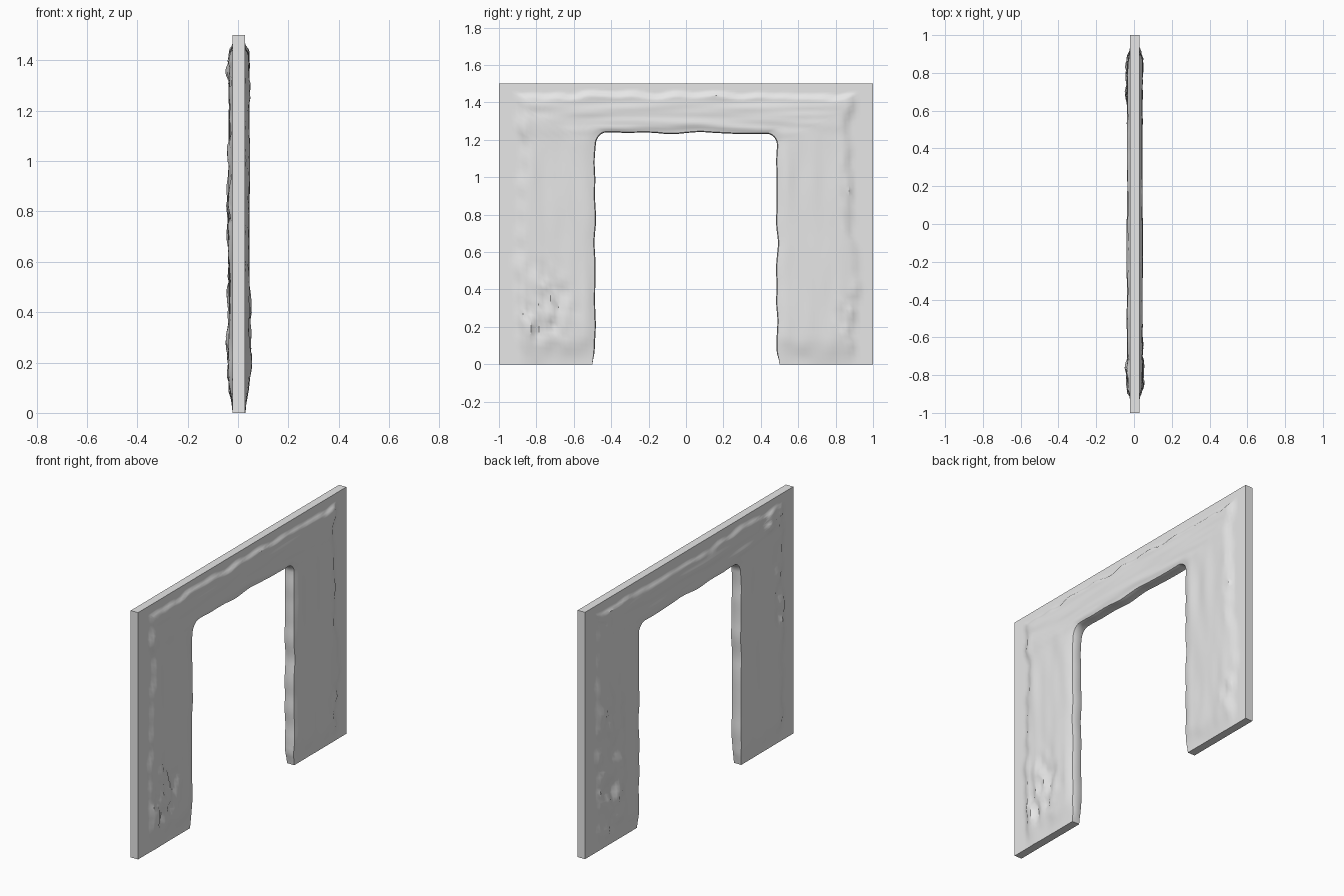
import bpy
import bmesh
import math
from mathutils import Vector, noise

cube = bpy.data.objects.get("Cube")
if cube:
    bpy.data.objects.remove(cube, do_unlink=True)

# Slab and doorway dimensions
HALF, TOP = 1.0, 1.5
DOOR, LINTEL, FILLET = 0.5, 1.25, 0.07
FACES = {1: 0.028, -1: -0.021}
COLUMNS = 24


def smooth(t):
    t = max(0.0, min(1.0, t))
    return t * t * (3 - 2 * t)


def wave(a, b, c=0.0):
    return noise.noise(Vector((a, b, c)))


def patch(y, z, cy, cz, ry, rz):
    """Soft elliptical area, strongest in the middle."""
    return smooth(1.5 - math.hypot((y - cy) / ry, (z - cz) / rz))


def coarse_areas(side, y, z):
    if side > 0:
        return max(patch(y, z, -0.75, 0.28, 0.14, 0.22),
                   patch(y, z, -0.9, 1.3, 0.05, 0.12),
                   patch(y, z, 0.9, 0.95, 0.05, 0.28),
                   patch(y, z, 0.87, 0.24, 0.06, 0.12))
    return max(patch(y, z, 0.78, 0.45, 0.15, 0.5),
               patch(y, z, 0.85, 1.35, 0.1, 0.08),
               patch(y, z, -0.87, 1.0, 0.06, 0.4),
               patch(y, z, -0.8, 1.38, 0.12, 0.06))


def plaster_height(side, y, z, edge):
    """Thickness of the rough plaster coat on one face of the slab."""
    ragged = 0.03 * wave(y * 9, z * 9, side * 5) + 0.03 * wave(y * 3, z * 3, side * 8)
    margin = min((HALF - abs(y) - 0.09) / 0.05, (TOP - z - 0.05) / 0.03)
    mask = smooth(margin + ragged / 0.04) * smooth((z + ragged) / 0.14)
    # Streaks run along the lintel and up the legs
    over = smooth((z - 1.15) / 0.15)
    streak = (1 - over) * wave(y * 14, z * 3, side * 3) + over * wave(y * 3, z * 26, side * 3)
    height = (0.016 if side > 0 else 0.014) + 0.006 * streak
    chips = noise.cell(Vector((y * 22, z * 16, side * 7.5)))
    lumps = wave(y * 15, z * 10, side * 11)
    height += coarse_areas(side, y, z) * (0.008 * chips + 0.018 * lumps)
    height = max(0.0, min(height, 0.027 if side > 0 else 0.034))
    return height * mask * (0.45 + 0.55 * smooth(edge / 0.04))


def half_path():
    """Matching inner and outer points from the foot to the middle of the lintel."""
    corner = LINTEL - FILLET
    arc = [(DOOR - FILLET + FILLET * math.cos(a), corner + FILLET * math.sin(a))
           for a in (math.pi / 2 * i / 12 for i in range(13))]
    leg = [(DOOR, corner * i / 46) for i in range(46)] + arc[:7]
    lintel = arc[7:] + [((DOOR - FILLET) * (1 - i / 24), LINTEL) for i in range(1, 25)]
    z45, y45 = arc[6][1], arc[6][0]
    pairs = [(p, (HALF, TOP * p[1] / z45)) for p in leg]
    return pairs + [(p, (HALF * p[0] / y45, TOP)) for p in lintel]


def section(inner, outer):
    """Closed cross-section of the coated frame between two path points."""
    (iy, iz), (oy, oz) = inner, outer
    # Uneven inner edge of the coat, pushed into the opening
    push = smooth(iz / 0.08) * (0.01 + 0.012 * wave(iy * 6, iz * 7, 2.0))
    away = Vector((iy, iz)) - Vector((max(-0.4, min(0.4, iy)), min(iz, LINTEL - 0.1)))
    away.normalize()
    iy, iz = iy - away.x * push, iz - away.y * push
    width = math.hypot(oy - iy, oz - iz)
    rows = {}
    for side, base in FACES.items():
        rows[side] = []
        for k in range(COLUMNS + 1):
            v = k / COLUMNS
            y, z = iy + (oy - iy) * v, iz + (oz - iz) * v
            h = plaster_height(side, y, z, v * width)
            rows[side].append(Vector((base + side * h, y, z)))
    # Rounded jamb between the two faces
    a, b = rows[-1][0], rows[1][0]
    bulge = Vector((0, -away.x, -away.y)) * 0.005 * smooth(iz / 0.08)
    jamb = [a.lerp(b, t) + bulge for t in (0.25, 0.5, 0.75)]
    return rows[1] + rows[-1][::-1] + jamb


# Full arch path, mirrored across the middle
half = half_path()
mirrored = [((-i[0], i[1]), (-o[0], o[1])) for i, o in half[:-1]]
path = mirrored + half[::-1]

bm = bmesh.new()
rings = [[bm.verts.new(p) for p in section(i, o)] for i, o in path]
count = len(rings[0])
for r0, r1 in zip(rings, rings[1:]):
    for k in range(count):
        n = (k + 1) % count
        bm.faces.new((r0[k], r0[n], r1[n], r1[k]))
# Flat feet
bm.faces.new(rings[0])
bm.faces.new(rings[-1][::-1])
bmesh.ops.recalc_face_normals(bm, faces=bm.faces)

mesh = bpy.data.meshes.new("doorway_wall")
bm.to_mesh(mesh)
bm.free()

# Plain grey plaster
grey = bpy.data.materials.new("plaster_grey")
grey.use_nodes = True
colour = (0.8, 0.8, 0.8, 1.0)
grey.diffuse_color = colour
grey.node_tree.nodes["Principled BSDF"].inputs["Base Color"].default_value = colour
mesh.materials.append(grey)

wall = bpy.data.objects.new("doorway_wall", mesh)
bpy.context.collection.objects.link(wall)
bpy.context.view_layer.objects.active = wall
wall.select_set(True)
bpy.ops.object.shade_smooth_by_angle(angle=math.radians(35))
